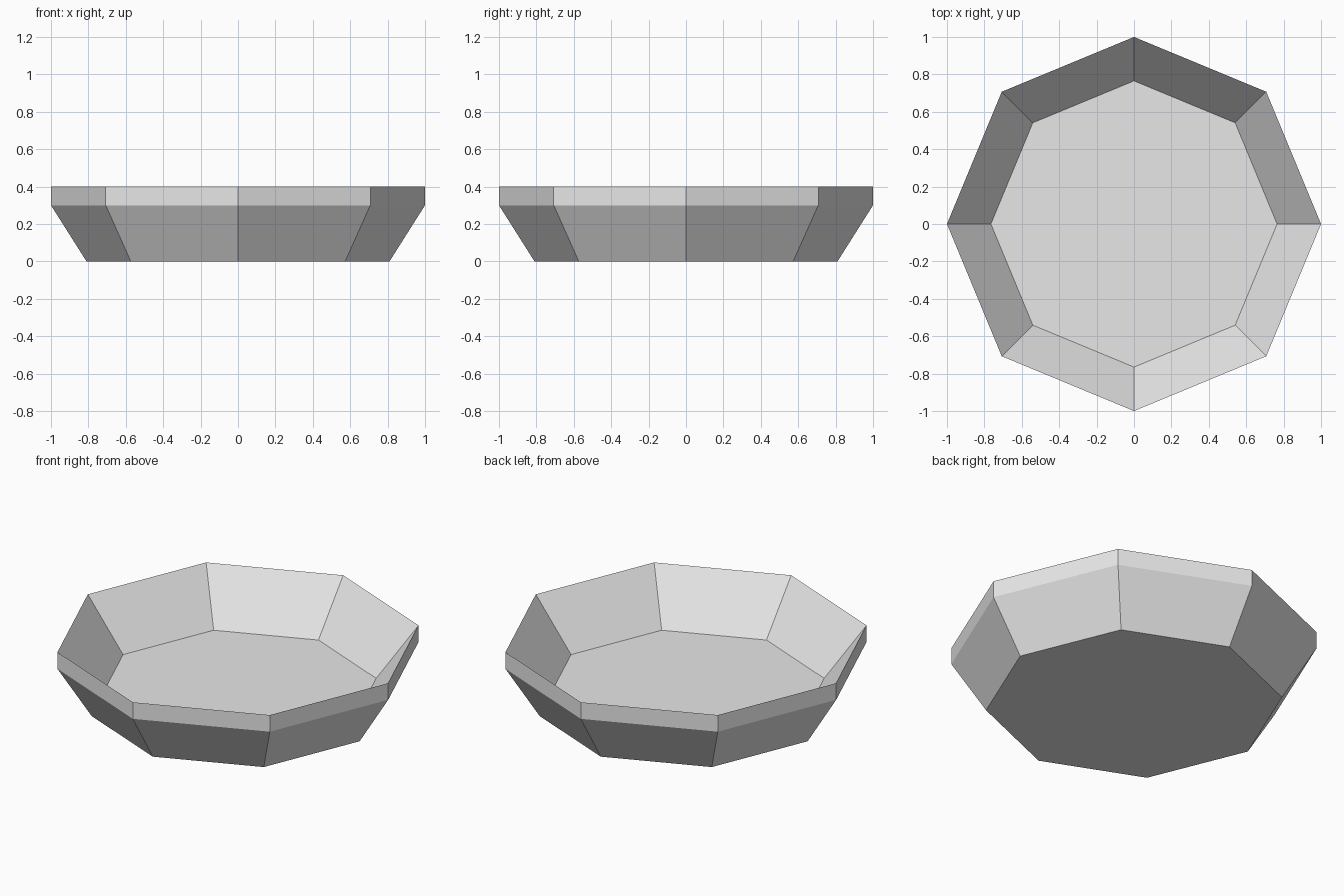
import bpy
import bmesh
from math import cos, sin, pi

cube = bpy.data.objects.get("Cube")
if cube:
    bpy.data.objects.remove(cube, do_unlink=True)

SIDES = 8
# Profile of the dish (radius, height): outer base, wall, rim, inner floor
PROFILE = [(0.81, 0.0), (1.0, 0.3), (1.0, 0.4), (0.765, 0.1)]

# Plain grey material
grey = bpy.data.materials.new("light_grey")
grey.use_nodes = True
colour = (0.8, 0.8, 0.8, 1.0)
grey.diffuse_color = colour
grey.node_tree.nodes["Principled BSDF"].inputs["Base Color"].default_value = colour

# Octagonal dish: one ring of vertices per profile point
bm = bmesh.new()
rings = []
for radius, height in PROFILE:
    angles = [2 * pi * i / SIDES for i in range(SIDES)]
    rings.append([bm.verts.new((radius * cos(a), radius * sin(a), height)) for a in angles])

# Outer wall, rim band and inner wall
for low, high in zip(rings, rings[1:]):
    for i in range(SIDES):
        j = (i + 1) % SIDES
        bm.faces.new((low[i], low[j], high[j], high[i]))

# Underside and inner floor
bm.faces.new(list(reversed(rings[0])))
bm.faces.new(rings[-1])
bmesh.ops.recalc_face_normals(bm, faces=bm.faces[:])

mesh = bpy.data.meshes.new("dish")
bm.to_mesh(mesh)
bm.free()
mesh.materials.append(grey)
dish = bpy.data.objects.new("dish", mesh)
bpy.context.collection.objects.link(dish)
